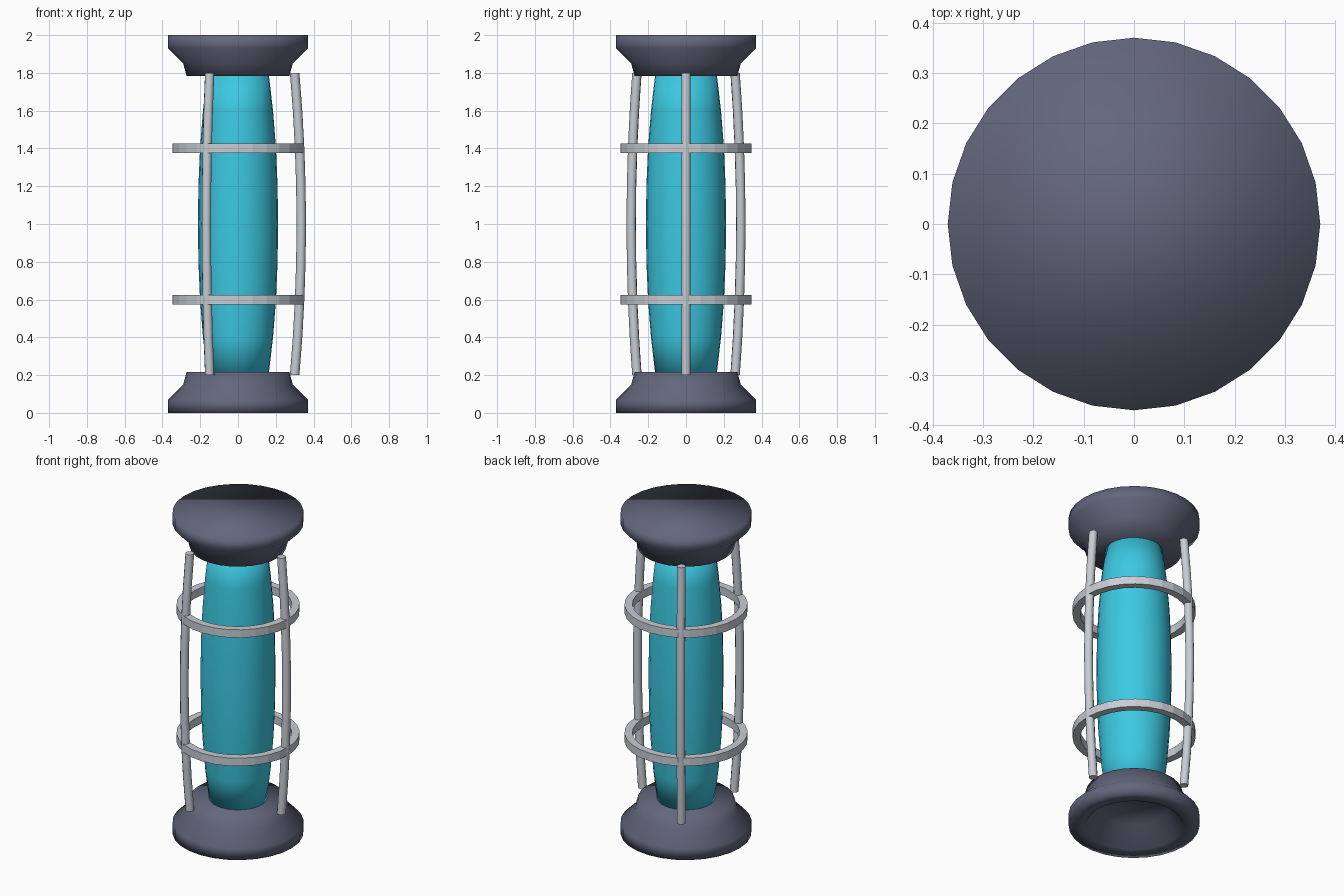
import bpy, bmesh, math

cube = bpy.data.objects.get("Cube")
if cube:
    bpy.data.objects.remove(cube, do_unlink=True)


def material(name, color):
    m = bpy.data.materials.new(name)
    m.use_nodes = True
    m.diffuse_color = (*color, 1)
    m.node_tree.nodes["Principled BSDF"].inputs["Base Color"].default_value = (*color, 1)
    return m


slate = material("slate", (0.12, 0.135, 0.20))
cyan = material("cyan", (0.045, 0.58, 0.76))
silver = material("silver", (0.58, 0.61, 0.66))


def lathe(name, profile, sides, mat, smooth=True, loop=False, turn=0):
    """Stack rings of (radius, height, x offset) and skin them."""
    bm = bmesh.new()
    rings = []
    for r, z, *off in profile:
        dx = off[0] if off else 0
        angles = [2 * math.pi * i / sides for i in range(sides)]
        rings.append([bm.verts.new((dx + r * math.cos(a), r * math.sin(a), z)) for a in angles])
    pairs = list(zip(rings, rings[1:]))
    if loop:
        pairs.append((rings[-1], rings[0]))
    else:
        bm.faces.new(rings[0][::-1])
        bm.faces.new(rings[-1])
    for a, b in pairs:
        for i in range(sides):
            j = (i + 1) % sides
            bm.faces.new((a[i], a[j], b[j], b[i]))
    bmesh.ops.recalc_face_normals(bm, faces=bm.faces)
    for f in bm.faces:
        f.smooth = smooth
    mesh = bpy.data.meshes.new(name)
    bm.to_mesh(mesh)
    bm.free()
    mesh.materials.append(mat)
    ob = bpy.data.objects.new(name, mesh)
    ob.rotation_euler.z = turn
    bpy.context.collection.objects.link(ob)
    return ob


# End caps: flared collars, the lower one hollowed underneath
collar = [(0.37, 0), (0.37, 0.07), (0.29, 0.15), (0.272, 0.217)]
lathe("top_cap", [(r, 2 - z) for r, z in collar], 28, slate)
lathe("bottom_cap", [(0.2, 0.12), (0.275, 0)] + collar, 28, slate)

# Bulging inner tube
steps = 8
tube = []
for i in range(steps + 1):
    t = 2 * i / steps - 1
    tube.append((0.212 - 0.05 * abs(t) ** 2.2, 1 + 0.8 * t))
lathe("glass_tube", tube, 28, cyan)

# Three bowed rods
for k in range(3):
    rod = []
    for i in range(steps + 1):
        t = 2 * i / steps - 1
        rod.append((0.025, 1 + 0.8 * t, 0.335 - 0.035 * t * t))
    ob = lathe(f"rod_{k + 1}", rod, 10, silver, turn=k * math.tau / 3)
    for f in ob.data.polygons:
        f.use_smooth = len(f.vertices) == 4

# Two flat hoops tying the rods together
for name, z in (("lower_hoop", 0.6), ("upper_hoop", 1.4)):
    section = [(0.348, z - 0.025), (0.348, z + 0.025), (0.303, z + 0.025), (0.303, z - 0.025)]
    lathe(name, section, 28, silver, smooth=False, loop=True)
